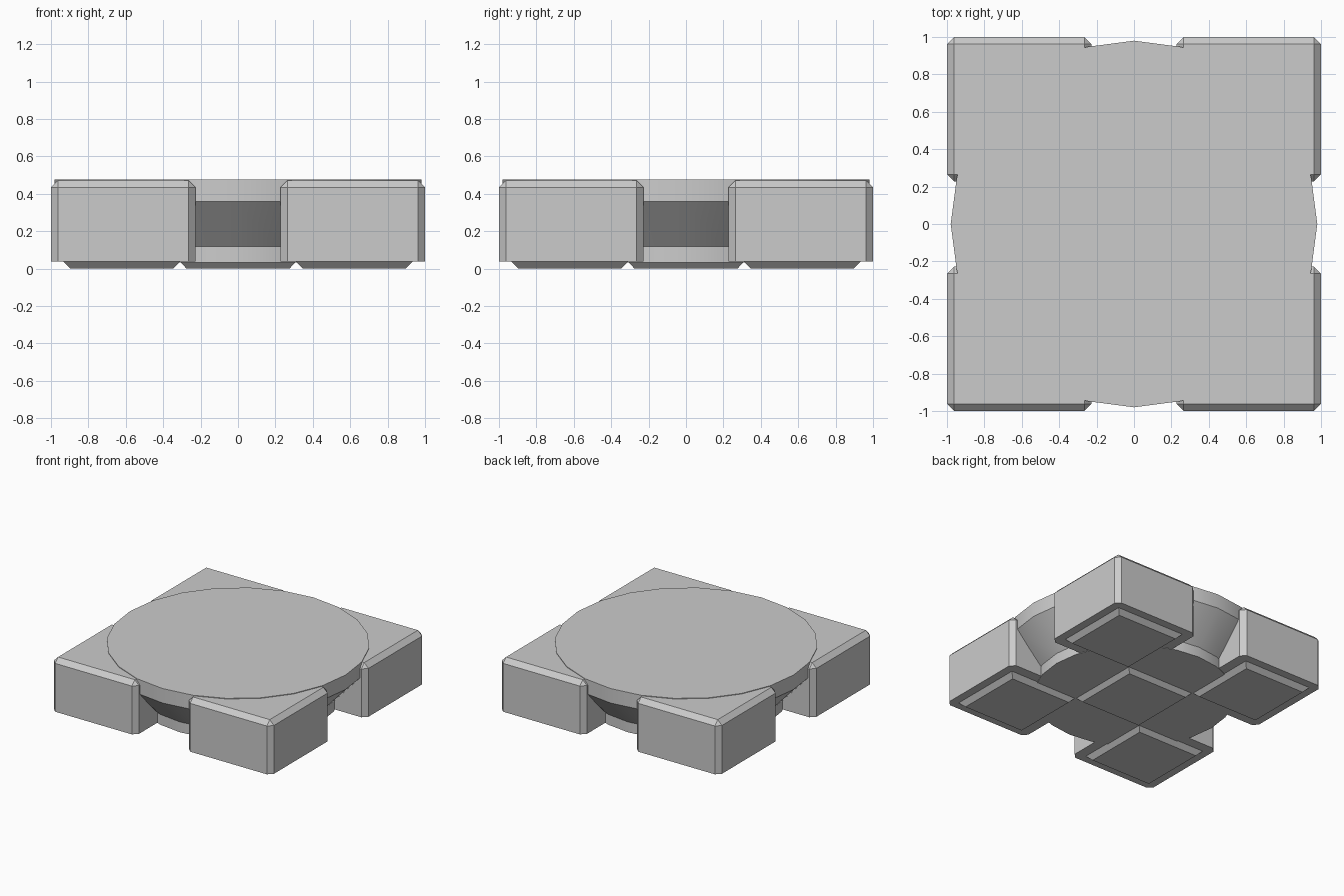
import bpy, bmesh, math
from mathutils import Vector

cube = bpy.data.objects.get("Cube")
if cube:
    bpy.data.objects.remove(cube, do_unlink=True)

grey = bpy.data.materials.new("stone grey")
grey.use_nodes = True
grey.diffuse_color = (0.6, 0.6, 0.6, 1)
grey.node_tree.nodes["Principled BSDF"].inputs["Base Color"].default_value = (0.6, 0.6, 0.6, 1)


def finish(name, bm, mirrored=False):
    bmesh.ops.recalc_face_normals(bm, faces=bm.faces)
    mesh = bpy.data.meshes.new(name)
    bm.to_mesh(mesh)
    bm.free()
    mesh.materials.append(grey)
    obj = bpy.data.objects.new(name, mesh)
    bpy.context.collection.objects.link(obj)
    if mirrored:
        mod = obj.modifiers.new("four corners", 'MIRROR')
        mod.use_axis = (True, True, False)
        mod.use_mirror_merge = False
    return obj


def box(low, high):
    low, high = Vector(low), Vector(high)
    bm = bmesh.new()
    bmesh.ops.create_cube(bm, size=1)
    for v in bm.verts:
        v.co = (low + high) / 2 + v.co * (high - low)
    return bm


# Corner blocks: chamfered everywhere except around the underside
BASE, CHAMFER = 0.037, 0.038
bm = box((0.227, 0.227, BASE), (1, 1, 0.472))
edges = [e for e in bm.edges if any(v.co.z > 0.1 for v in e.verts)]
bmesh.ops.bevel(bm, geom=edges, offset=CHAMFER, segments=1, affect='EDGES')
finish("corner_blocks", bm, mirrored=True)

# Round centre: wide rim, sloping underside and narrower foot
profile = [(0, 0.477), (0.98, 0.477), (0.98, 0.358), (0.757, 0.118), (0.757, 0.033), (0, 0.033)]
bm = bmesh.new()
verts = [bm.verts.new((r, 0, z)) for r, z in profile]
edges = [bm.edges.new(pair) for pair in zip(verts, verts[1:])]
bmesh.ops.spin(bm, geom=verts + edges, axis=(0, 0, 1), cent=(0, 0, 0),
               steps=24, angle=math.tau)
bmesh.ops.remove_doubles(bm, verts=bm.verts, dist=0.001)
disc = finish("round_centre", bm)
bpy.ops.object.select_all(action='DESELECT')
disc.select_set(True)
bpy.context.view_layer.objects.active = disc
bpy.ops.object.shade_smooth_by_angle(angle=math.radians(30))


# Underside pads: square plates tapering downwards
def pad(name, centre, mirrored):
    half, taper = 0.311, 0.036
    bm = box((-half, -half, 0), (half, half, BASE))
    for v in bm.verts:
        if v.co.z < 0.01:
            v.co.x *= 1 - taper / half
            v.co.y *= 1 - taper / half
    bmesh.ops.translate(bm, verts=bm.verts, vec=(centre, centre, 0))
    finish(name, bm, mirrored)


pad("centre_pad", 0, False)
pad("corner_pads", 0.622, True)
